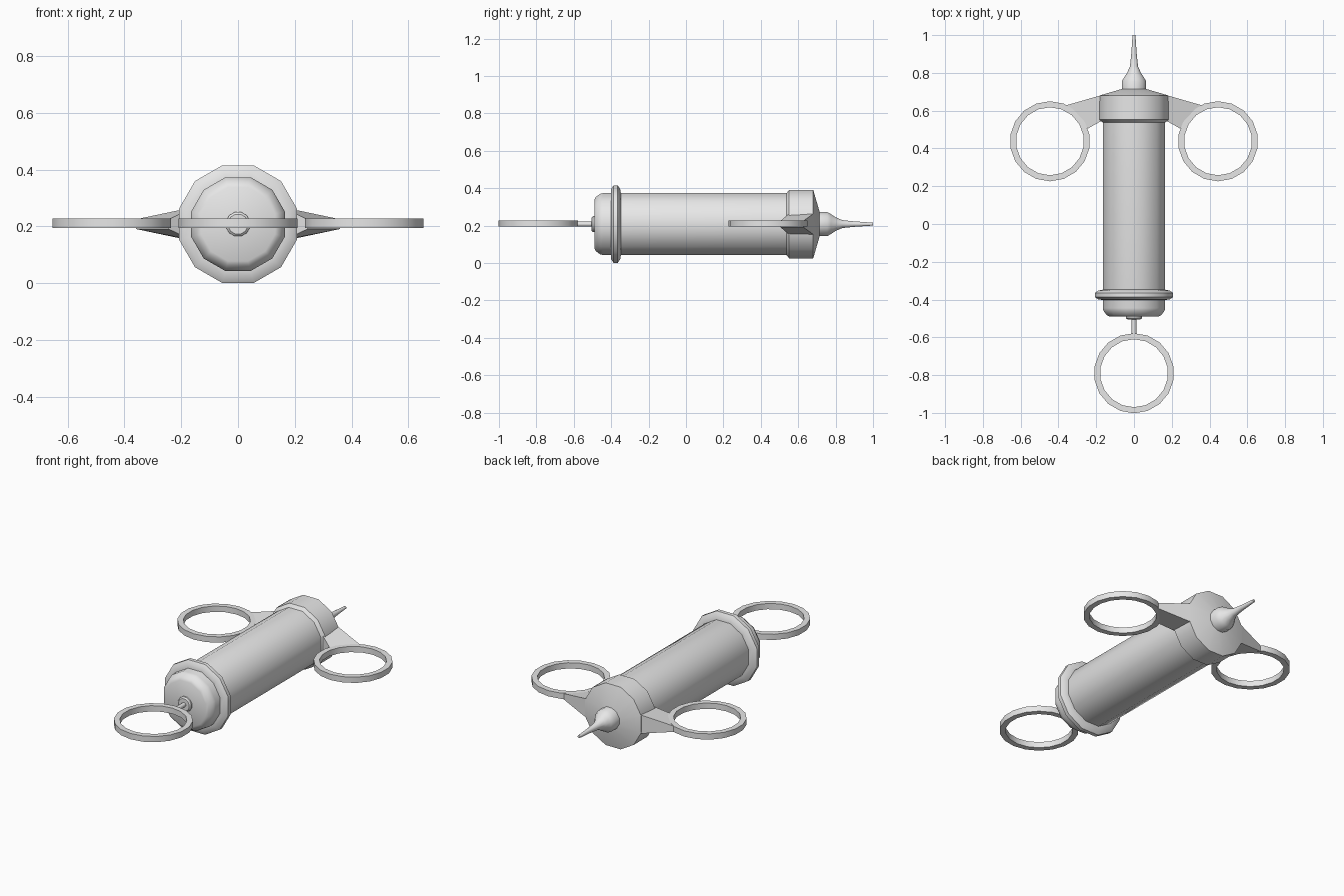
import bpy, bmesh, math
from mathutils import Vector

cube = bpy.data.objects.get("Cube")
if cube:
    bpy.data.objects.remove(cube, do_unlink=True)

AXIS_Z = 0.208
GREY = (0.8, 0.8, 0.8, 1)
grey = bpy.data.materials.new("plain grey")
grey.use_nodes = True
grey.diffuse_color = GREY
grey.node_tree.nodes["Principled BSDF"].inputs["Base Color"].default_value = GREY


def finish(name, bm, angle=35):
    bmesh.ops.recalc_face_normals(bm, faces=bm.faces)
    mesh = bpy.data.meshes.new(name)
    bm.to_mesh(mesh)
    bm.free()
    mesh.materials.append(grey)
    obj = bpy.data.objects.new(name, mesh)
    bpy.context.collection.objects.link(obj)
    bpy.ops.object.select_all(action="DESELECT")
    obj.select_set(True)
    bpy.context.view_layer.objects.active = obj
    bpy.ops.object.shade_smooth_by_angle(angle=math.radians(angle))
    return obj


def bridge(bm, a, b):
    n = len(a)
    for i in range(n):
        j = (i + 1) % n
        bm.faces.new((a[i], a[j], b[j], b[i]))


def lathe(name, profile, sides=12):
    """Closed solid turned around the long axis from (y, radius) points."""
    bm = bmesh.new()
    loops = []
    for y, r in profile:
        angles = [math.tau * (i + 0.5) / sides for i in range(sides)]
        loops.append([bm.verts.new((r * math.cos(t), y, AXIS_Z + r * math.sin(t)))
                      for t in angles])
    for a, b in zip(loops, loops[1:]):
        bridge(bm, a, b)
    bm.faces.new(loops[0])
    bm.faces.new(loops[-1])
    return finish(name, bm)


def finger_ring(name, x, y, sides=18, outer=0.212, inner=0.18, half=0.017):
    bm = bmesh.new()
    loops = []
    for r, dz in ((outer, -half), (outer, half), (inner, half), (inner, -half)):
        angles = [math.tau * (i + 0.5) / sides for i in range(sides)]
        loops.append([bm.verts.new((x + r * math.cos(t), y + r * math.sin(t), AXIS_Z + dz + 0.003))
                      for t in angles])
    for i in range(4):
        bridge(bm, loops[i], loops[(i + 1) % 4])
    return finish(name, bm)


def wing(name, side):
    """Web tapering from the collar to a finger ring."""
    bm = bmesh.new()
    corners = [((0.165, 0.55), (0.18, 0.68), 0.055),
               ((0.245, 0.505), (0.36, 0.628), 0.017)]
    loops = []
    for (x0, y0), (x1, y1), h in corners:
        pts = ((x0, y0, -h), (x1, y1, -h), (x1, y1, h), (x0, y0, h))
        loops.append([bm.verts.new(Vector((side * px, py, AXIS_Z + pz)))
                      for px, py, pz in pts])
    bridge(bm, *loops)
    bm.faces.new(loops[0])
    bm.faces.new(loops[1])
    return finish(name, bm, 20)


# Barrel with its rounded rear cap
lathe("barrel", [(-0.49, 0.135), (-0.482, 0.15), (-0.46, 0.167),
                 (-0.445, 0.171), (0.6, 0.171)])
lathe("rear_flange", [(-0.402, 0.165), (-0.40, 0.195), (-0.387, 0.2145),
                      (-0.365, 0.2145), (-0.352, 0.195), (-0.347, 0.165)])
# Front collar and its shallow cone
lathe("collar", [(0.535, 0.168), (0.552, 0.19), (0.68, 0.19), (0.715, 0.066)])
# Nozzle
lathe("nozzle", [(0.7, 0.067), (0.755, 0.067), (0.775, 0.055), (0.80, 0.038),
                 (0.835, 0.022), (0.9, 0.015), (1.0, 0.008)])
# Plunger
lathe("plunger_bush", [(-0.505, 0.036), (-0.498, 0.044), (-0.48, 0.044)])
lathe("plunger_rod", [(-0.585, 0.013), (-0.49, 0.013)])
finger_ring("thumb_ring", 0, -0.79)

# Finger grips on both sides
for label, s in (("left", 1), ("right", -1)):
    finger_ring(label + "_finger_ring", s * 0.445, 0.438)
    wing(label + "_wing", s)
